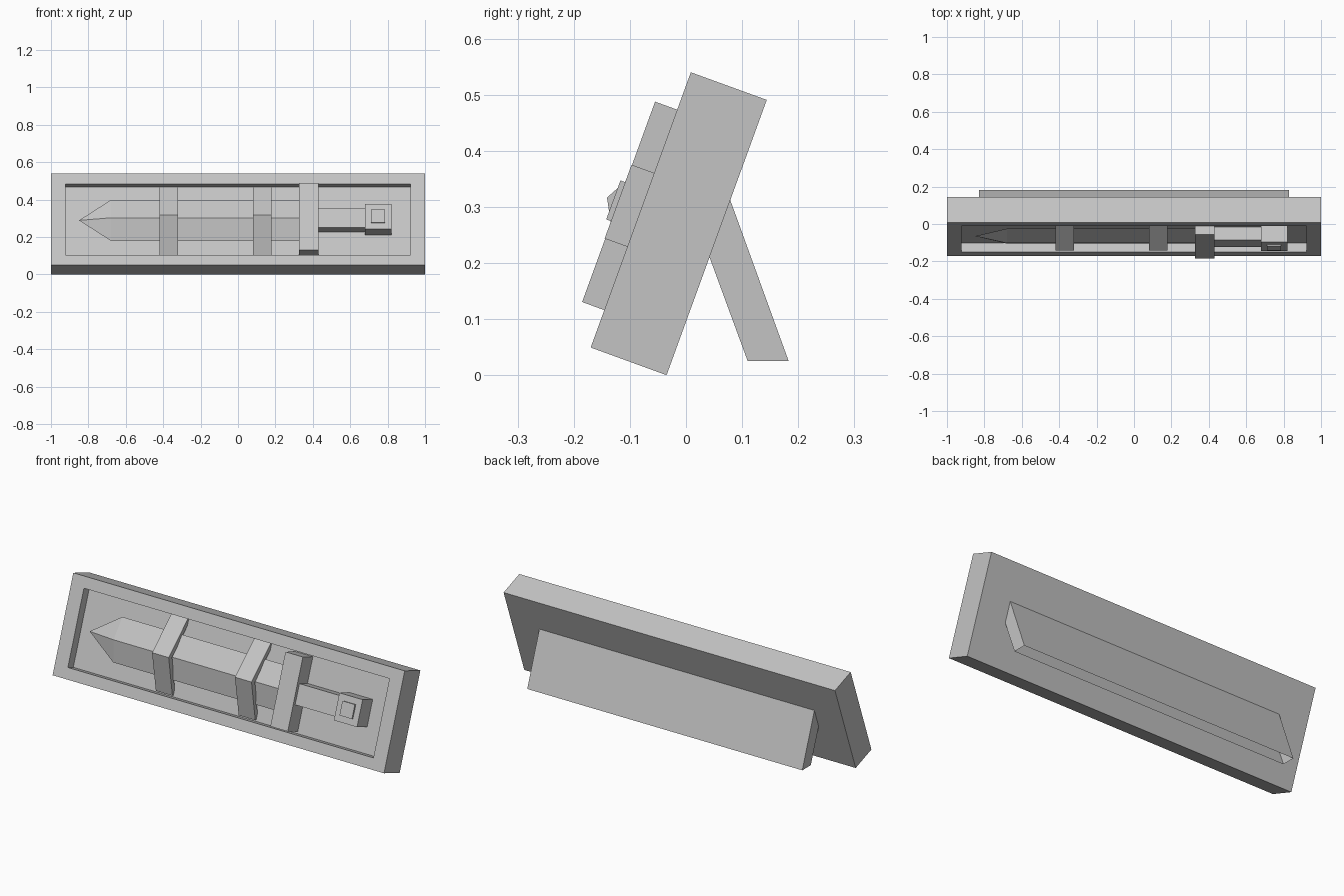
import bpy, bmesh, math
from mathutils import Vector

cube = bpy.data.objects.get("Cube")
if cube:
    bpy.data.objects.remove(cube)

mat = bpy.data.materials.new("plain_grey")
mat.use_nodes = True
GREY = (0.55, 0.55, 0.55, 1)
mat.diffuse_color = GREY
mat.node_tree.nodes["Principled BSDF"].inputs["Base Color"].default_value = GREY

TILT = math.radians(-20)
CENTRE = (0, -0.013, 0.27)
FLOOR = 0.022          # height of the recess floor above the case middle
HALF = Vector((1, 0.072, 0.261))


def finish(name, bm, tilted=True):
    bmesh.ops.recalc_face_normals(bm, faces=bm.faces)
    mesh = bpy.data.meshes.new(name)
    bm.to_mesh(mesh)
    bm.free()
    mesh.materials.append(mat)
    ob = bpy.data.objects.new(name, mesh)
    bpy.context.collection.objects.link(ob)
    if tilted:
        ob.location = CENTRE
        ob.rotation_euler.x = TILT
    return ob


def prism(name, profile, x0, x1, tip=None, tilted=True, open_side=None):
    """Extrude a (y, z) profile along x; optionally end it in a point or leave a side open."""
    bm = bmesh.new()
    a = [bm.verts.new((x0, y, z)) for y, z in profile]
    b = [bm.verts.new((x1, y, z)) for y, z in profile]
    n = len(profile)
    for i in range(n):
        if i != open_side:
            j = (i + 1) % n
            bm.faces.new((a[i], a[j], b[j], b[i]))
    bm.faces.new(b)
    if tip:
        t = bm.verts.new(tip)
        for i in range(n):
            bm.faces.new((a[i], a[(i + 1) % n], t))
    else:
        bm.faces.new(a)
    return finish(name, bm, tilted)


def block(name, x0, x1, half_height, front, back=FLOOR):
    h = half_height
    return prism(name, [(-front, -h), (-front, h), (-back, h), (-back, -h)], x0, x1)


# Display case with a sunken tray in its front face
bm = bmesh.new()
bmesh.ops.create_cube(bm, size=2)
for v in bm.verts:
    v.co = v.co * HALF
face = min(bm.faces, key=lambda f: f.calc_center_median().y)
for depth in (HALF.y, FLOOR):
    bmesh.ops.inset_individual(bm, faces=[face], thickness=0.01)
    for v in face.verts:
        v.co = (math.copysign(0.922, v.co.x), -depth, math.copysign(0.202, v.co.z))
finish("display_case", bm)

# Dagger: diamond blade with pointed end, guard, grip, pommel and raised stud
prism("blade", [(-0.095, 0), (-0.055, 0.116), (-0.016, 0), (-0.055, -0.116)],
      -0.68, 0.33, tip=(-0.85, -0.055, 0))
block("guard", 0.325, 0.43, 0.19, 0.114)
block("grip", 0.43, 0.68, 0.054, 0.096)
block("pommel", 0.68, 0.82, 0.07, 0.115)
block("pommel_stud", 0.712, 0.787, 0.037, 0.124, 0.115)

# Bent straps holding the blade
STRAP = [(-0.136, 0), (-0.03, 0.196), (-FLOOR, 0.196), (-FLOOR, 0.16),
         (-0.104, 0), (-FLOOR, -0.16), (-FLOOR, -0.196), (-0.03, -0.196)]
for name, x in (("strap_right", -0.42), ("strap_left", 0.08)):
    prism(name, STRAP, x, x + 0.1)

# Rear support leg, hollow and open underneath
prism("support_leg", [(0.11, 0.025), (0.183, 0.025), (0.067, 0.345), (0.031, 0.24)],
      -0.83, 0.83, tilted=False, open_side=0)
